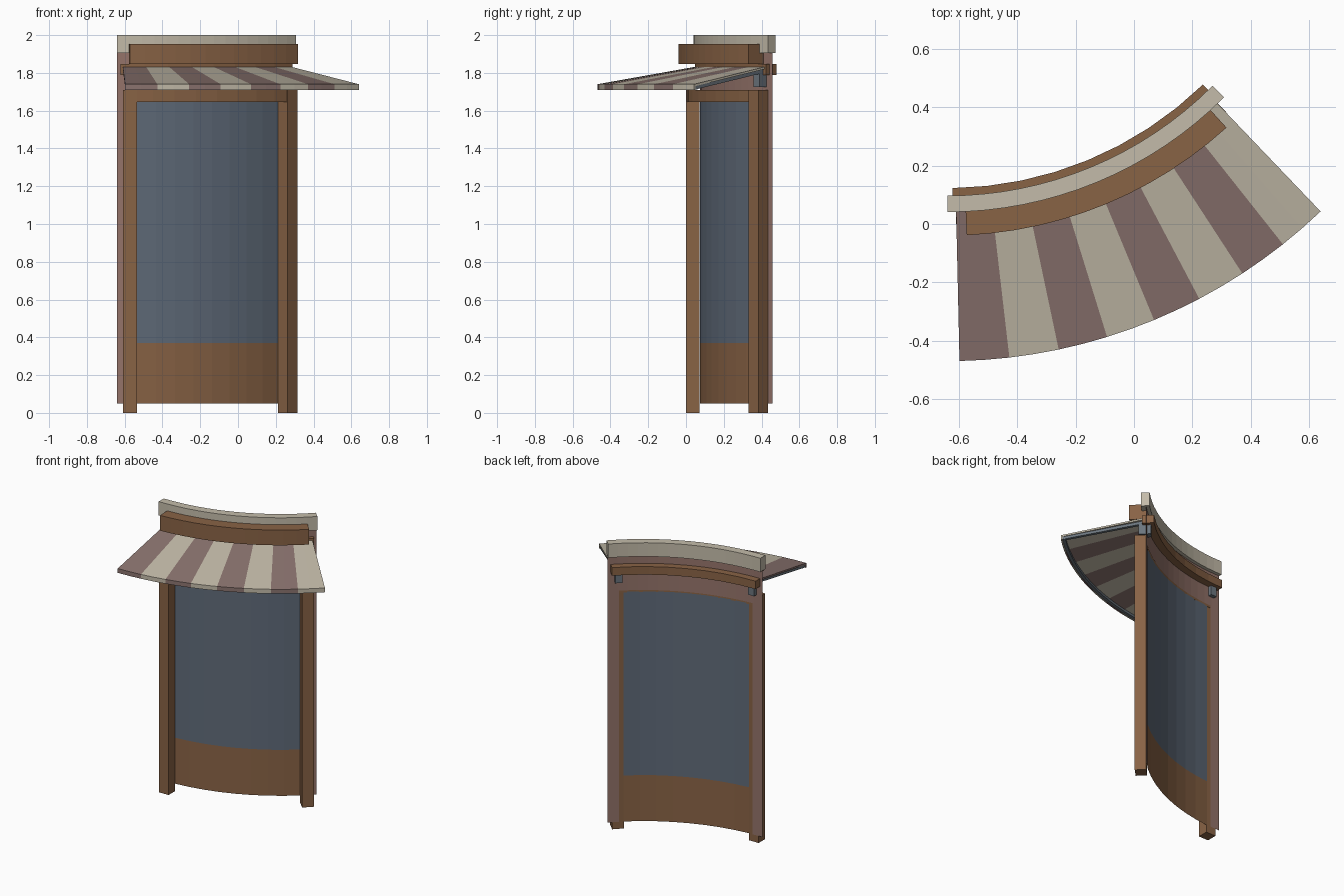
import bpy, bmesh
from math import sin, cos, radians

if "Cube" in bpy.data.objects:
    bpy.data.objects.remove(bpy.data.objects["Cube"])

CX, CY, SPAN = -0.64, 1.382, 45.0   # centre of the curved facade and its sweep


def material(name, rgb):
    m = bpy.data.materials.new(name)
    m.diffuse_color = (*rgb, 1)
    m.use_nodes = True
    m.node_tree.nodes["Principled BSDF"].inputs["Base Color"].default_value = m.diffuse_color
    return m


WOOD = material("wood", (0.25, 0.125, 0.06))
PLASTER = material("plaster", (0.30, 0.175, 0.145))
CREAM = material("cream", (0.55, 0.50, 0.40))
MAUVE = material("mauve", (0.26, 0.175, 0.16))
GLASS = material("glass", (0.115, 0.145, 0.19))
STEEL = material("steel", (0.15, 0.18, 0.21))


def polar(r, deg, z):
    a = radians(deg)
    return (CX + r * sin(a), CY - r * cos(a), z)


def finish(name, bm, mats):
    bmesh.ops.remove_doubles(bm, verts=bm.verts, dist=1e-5)
    bmesh.ops.recalc_face_normals(bm, faces=bm.faces)
    me = bpy.data.meshes.new(name)
    bm.to_mesh(me)
    bm.free()
    for m in mats:
        me.materials.append(m)
    ob = bpy.data.objects.new(name, me)
    bpy.context.collection.objects.link(ob)
    return ob


def sweep(bm, profile, a0, a1, n, closed=True, stripe=0):
    """Sweep an (r, z) profile around the facade centre."""
    rings = [[bm.verts.new(polar(r, a0 + (a1 - a0) * i / n, z)) for r, z in profile]
             for i in range(n + 1)]
    k = len(profile)
    for i in range(n):
        for j in range(k if closed else k - 1):
            q = (j + 1) % k
            f = bm.faces.new((rings[i][j], rings[i][q], rings[i + 1][q], rings[i + 1][j]))
            f.material_index = (i // stripe) % 2 if stripe else 0
    if closed:
        bm.faces.new(rings[0])
        bm.faces.new(rings[-1]).material_index = 1 if stripe else 0


def arc_block(name, r0, r1, z0, z1, a0, a1, n, mat):
    bm = bmesh.new()
    sweep(bm, [(r0, z0), (r1, z0), (r1, z1), (r0, z1)], a0, a1, n)
    return finish(name, bm, [mat])


def end_pair(name, t0, t1, profile, mat):
    """Straight (r, z) profile extruded along the tangent, at both ends of the arc."""
    for side, deg, s in (("left", 0, 1), ("right", SPAN, -1)):
        a = radians(deg)
        bm = bmesh.new()
        rows = [[bm.verts.new((CX + r * sin(a) + s * t * cos(a),
                               CY - r * cos(a) + s * t * sin(a), z)) for r, z in profile]
                for t in (t0, t1)]
        k = len(profile)
        for j in range(k):
            q = (j + 1) % k
            bm.faces.new((rows[0][j], rows[0][q], rows[1][q], rows[1][j]))
        bm.faces.new(rows[0])
        bm.faces.new(rows[1])
        finish(side + "_" + name, bm, [mat])


def rect(r0, r1, z0, z1):
    return [(r0, z0), (r1, z0), (r1, z1), (r0, z1)]


# Thin plaster wall with a window opening
bm = bmesh.new()
RW = 1.308
sweep(bm, [(RW, 0.05), (RW, 1.66)], 0, 3.2, 1, closed=False)
sweep(bm, [(RW, 0.05), (RW, 1.66)], SPAN - 3.2, SPAN, 1, closed=False)
sweep(bm, [(RW, 1.66), (RW, 1.92)], 0, SPAN, 16, closed=False)
finish("wall", bm, [PLASTER])

# Window pane and the panel under it
for name, z0, z1, mat in (("lower_panel", 0.05, 0.37, WOOD), ("window_glass", 0.37, 1.65, GLASS)):
    bm = bmesh.new()
    sweep(bm, [(1.311, z0), (1.311, z1)], 4.5, SPAN - 4.5, 8, closed=False)
    finish(name, bm, [mat])

# Posts and lintel
end_pair("post", 0.03, 0.105, rect(1.3095, 1.382, 0, 1.71), WOOD)
arc_block("lintel", 1.3115, 1.381, 1.645, 1.71, 3, SPAN - 3, 8, WOOD)

# Cornice through the wall, front fascia and coping on top
arc_block("cornice", 1.259, 1.335, 1.79, 1.846, 0.8, SPAN - 0.9, 8, WOOD)
arc_block("fascia", 1.312, 1.422, 1.846, 1.952, 2.7, SPAN - 2.7, 12, WOOD)
arc_block("coping", 1.285, 1.341, 1.904, 2.0, 0, SPAN, 16, CREAM)

# Striped awning with a hanging lip
A0, A1 = 1.3, SPAN - 1.3
bm = bmesh.new()
sweep(bm, [(1.335, 1.832), (1.852, 1.74), (1.852, 1.71), (1.842, 1.71),
           (1.842, 1.73), (1.335, 1.820)], A0, A1, 16, stripe=2)
finish("awning", bm, [MAUVE, CREAM])

# Steel awning frame: side arms, front rail and wall brackets
end_pair("awning_arm", 0.045, 0.065, [(1.33, 1.800), (1.84, 1.712), (1.84, 1.730), (1.33, 1.820)], STEEL)
arc_block("awning_rail", 1.822, 1.841, 1.712, 1.730, A0 + 0.2, A1 - 0.2, 16, STEEL)
end_pair("wall_bracket", 0.045, 0.09, rect(1.28, 1.36, 1.725, 1.80), STEEL)
